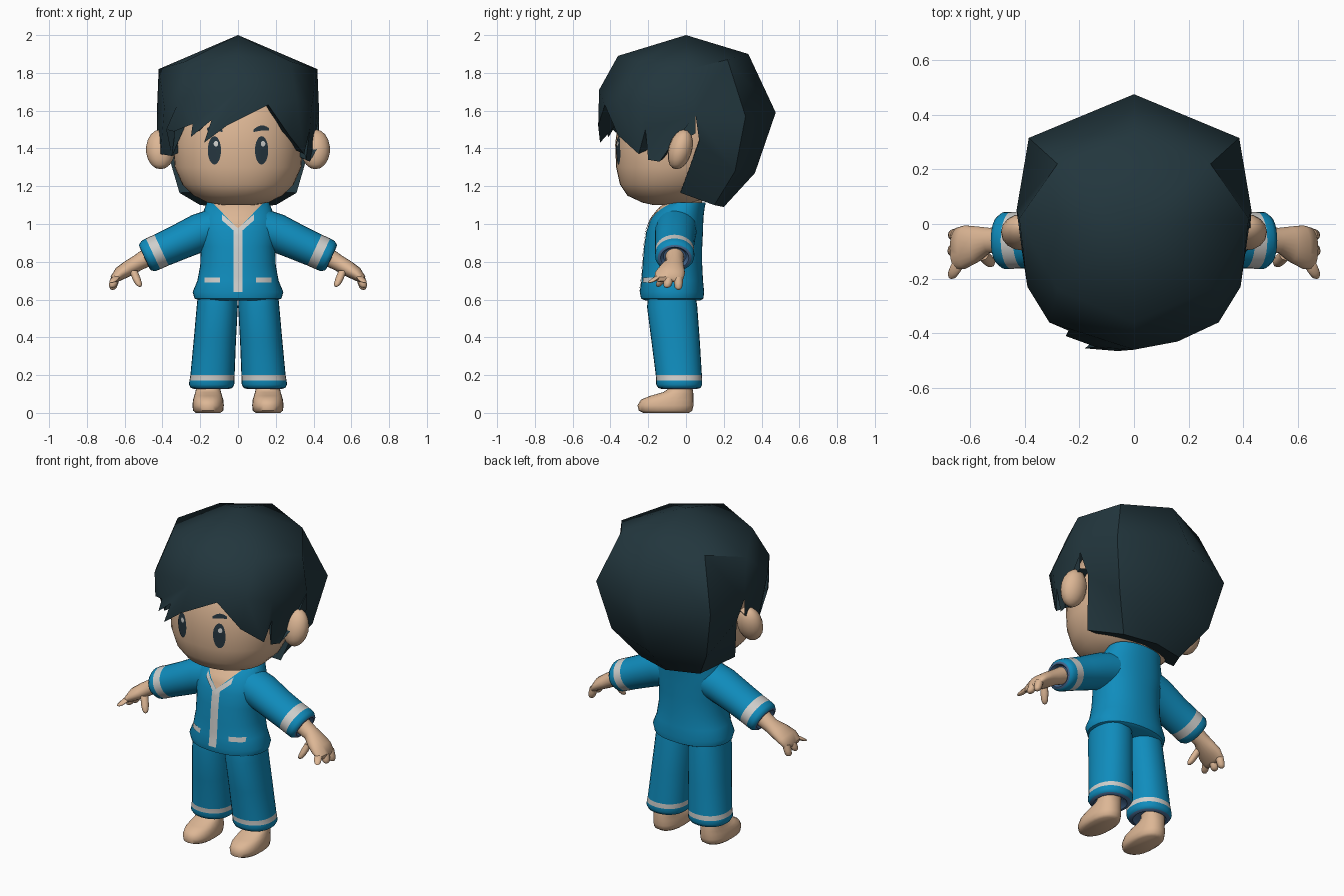
import bpy, bmesh, math
from mathutils import Vector
from mathutils.bvhtree import BVHTree

if "Cube" in bpy.data.objects:
    bpy.data.objects.remove(bpy.data.objects["Cube"])


def material(name, rgb):
    m = bpy.data.materials.new(name)
    m.diffuse_color = (*rgb, 1)
    m.use_nodes = True
    m.node_tree.nodes["Principled BSDF"].inputs["Base Color"].default_value = m.diffuse_color
    return m


SKIN = material("skin", (0.72, 0.47, 0.30))
HAIR = material("dark_hair", (0.016, 0.037, 0.047))
BLUE = material("suit_blue", (0.005, 0.265, 0.51))
WHITE = material("stripe_white", (0.62, 0.62, 0.60))
LINING = material("lining_blue", (0.06, 0.14, 0.28))
EYE = material("eye_dark", (0.02, 0.038, 0.052))


def finish(bm, name, mats, angle=50, mirror=False, recalc=True):
    if recalc:
        bmesh.ops.recalc_face_normals(bm, faces=bm.faces)
    me = bpy.data.meshes.new(name)
    bm.to_mesh(me)
    bm.free()
    for m in mats:
        me.materials.append(m)
    me.shade_smooth()
    me.set_sharp_from_angle(angle=math.radians(angle))
    ob = bpy.data.objects.new(name, me)
    bpy.context.collection.objects.link(ob)
    if mirror:
        ob.modifiers.new("mirror", 'MIRROR').use_mirror_merge = False
    return ob


def loft(name, rings, mats, n=28, p=2.0, mirror=False, paint={}):
    """Rings are (x, y, z, rx, ry, tilt); paint maps a segment to a material."""
    bm = bmesh.new()
    loops = []
    for x, y, z, rx, ry, tilt in rings:
        t = math.radians(tilt)
        loop = []
        for k in range(n):
            a = 2 * math.pi * k / n
            c, s = math.cos(a), math.sin(a)
            u = math.copysign(abs(c) ** (2 / p), c) * rx
            v = math.copysign(abs(s) ** (2 / p), s) * ry
            loop.append(bm.verts.new((x + u * math.cos(t), y + v, z + u * math.sin(t))))
        loops.append(loop)
    for i, (a, b) in enumerate(zip(loops, loops[1:])):
        for k in range(n):
            f = bm.faces.new((a[k], a[(k + 1) % n], b[(k + 1) % n], b[k]))
            f.material_index = paint.get(i, 0)
    bm.faces.new(loops[0])
    bm.faces.new(loops[-1]).material_index = paint.get(len(loops) - 2, 0)
    return finish(bm, name, mats, 50, mirror)


def upright(rows):
    """Rows (z, half width, front y, back y) to centred rings."""
    return [(0, (f + b) / 2, z, rx, (b - f) / 2, 0) for z, rx, f, b in rows]


def surface(ob):
    me = ob.data
    return BVHTree.FromPolygons([v.co for v in me.vertices], [p.vertices for p in me.polygons])


def decal(name, tree, fn, nu, nv, mat, lift=0.005):
    """Thin painted patch: fn(u, v) gives (x, z), dropped on the front surface."""
    bm = bmesh.new()
    grid = []
    for i in range(nu + 1):
        row = []
        for j in range(nv + 1):
            x, z = fn(i / nu, j / nv)
            hit = tree.ray_cast(Vector((x, -2, z)), Vector((0, 1, 0)))[0]
            row.append(bm.verts.new((x, (hit.y if hit else -0.04) - lift, z)))
        grid.append(row)
    for i in range(nu):
        for j in range(nv):
            bm.faces.new((grid[i][j], grid[i + 1][j], grid[i + 1][j + 1], grid[i][j + 1]))
    bmesh.ops.remove_doubles(bm, verts=bm.verts, dist=1e-5)
    for f in bm.faces:
        f.normal_update()
        if f.normal.y > 0:
            f.normal_flip()
    return finish(bm, name, [mat], recalc=False)


def oval(cx, cz, rx, rz):
    return lambda u, v: (cx + rx * u * math.cos(v * 2 * math.pi), cz + rz * u * math.sin(v * 2 * math.pi))


def box(x0, x1, z0, z1):
    return lambda u, v: (x0 + (x1 - x0) * u, z0 + (z1 - z0) * v)


# Head, neck and ears
head = loft("head", upright([
    (1.10, .08, -.17, .0), (1.113, .16, -.23, .05), (1.15, .235, -.31, .12),
    (1.21, .295, -.35, .18), (1.30, .335, -.37, .24), (1.42, .345, -.375, .27),
    (1.55, .335, -.36, .28), (1.68, .28, -.30, .24), (1.78, .15, -.15, .15)]), [SKIN], 40, 2.15)
loft("neck", upright([(.98, .10, -.12, .06), (1.06, .10, -.11, .08), (1.16, .11, -.12, .09)]), [SKIN])
loft("ear", [(.41, -.03 + .02 * math.sin(a), 1.395 + .105 * math.sin(a),
              .075 * math.cos(a) + .002, .062 * math.cos(a) + .002, 0)
             for a in [math.radians(d) for d in range(-90, 91, 20)]], [SKIN], 16, mirror=True)

# Eyes and eyebrow
face = surface(head)
for side, s in (("left", 1), ("right", -1)):
    decal(side + "_eye", face, oval(s * .125, 1.39, .035, .075), 3, 24, EYE)
    decal(side + "_eye_glint", face, oval(s * .125 + .008, 1.425, .012, .015), 1, 12, WHITE, .009)
    decal(side + "_eyebrow", face,
          lambda u, v, s=s: (s * (.083 + .08 * u),
                             1.487 + .02 * u - .012 * u * u + v * .028 * (.5 + math.sin(u * 3.14) / 2)),
          6, 2, EYE)


# Hair: coarse shell stitched between chains of points
def mirrored(half):
    return half + [(-x, y, z) for x, y, z in reversed(half[:-1])]


def stitch(bm, a, b, front):
    def key(q):
        return -math.atan2(q[0], -q[1] if front else q[1])
    va, vb = [bm.verts.new(q) for q in a], [bm.verts.new(q) for q in b]
    i = j = 0
    while i < len(a) - 1 or j < len(b) - 1:
        if j == len(b) - 1 or (i < len(a) - 1 and key(a[i + 1]) < key(b[j + 1])):
            bm.faces.new((va[i], va[i + 1], vb[j]))
            i += 1
        else:
            bm.faces.new((va[i], vb[j + 1], vb[j]))
            j += 1


apex = [(0, 0, 2.0)]
front_top = mirrored([(.42, .02, 1.82), (.28, -.24, 1.86), (0, -.36, 1.89)])
front_mid = mirrored([(.43, .05, 1.58), (.39, -.23, 1.62), (.31, -.36, 1.66), (0, -.46, 1.71)])
fringe = [(.43, .05, 1.48), (.42, -.09, 1.40), (.38, -.14, 1.33), (.36, -.20, 1.34),
          (.38, -.215, 1.50), (.35, -.25, 1.37), (.27, -.36, 1.47), (.16, -.43, 1.63),
          (-.06, -.465, 1.52), (-.18, -.455, 1.43), (-.14, -.45, 1.55), (-.25, -.41, 1.46),
          (-.24, -.39, 1.53), (-.34, -.31, 1.49), (-.38, -.24, 1.50), (-.35, -.21, 1.36),
          (-.41, -.10, 1.37), (-.43, .05, 1.48)]
lip = [(x * .82, y * .75, z + .03) for x, y, z in fringe]
back_top = mirrored([(.42, .02, 1.82), (.28, .22, 1.87), (0, .33, 1.90)])
back_mid = mirrored([(.43, .05, 1.58), (.385, .315, 1.57), (0, .475, 1.59)])
back_low = mirrored([(.39, .07, 1.44), (.32, .26, 1.28), (0, .365, 1.27)])
nape = mirrored([(.31, -.03, 1.165), (.20, .15, 1.10), (0, .20, 1.09)])
under = mirrored([(.18, -.03, 1.17), (0, .02, 1.16)])

bm = bmesh.new()
for a, b in ((apex, front_top), (front_top, front_mid), (front_mid, fringe), (fringe, lip)):
    stitch(bm, a, b, True)
for a, b in ((apex, back_top), (back_top, back_mid), (back_mid, back_low), (back_low, nape), (nape, under)):
    stitch(bm, a, b, False)
for s in (1, -1):  # front walls behind the ears
    bm.faces.new([bm.verts.new((s * x, y, z)) for x, y, z in
                  ((.39, .07, 1.44), (.31, -.03, 1.165), (.18, -.03, 1.17), (.22, .07, 1.46))])
bmesh.ops.remove_doubles(bm, verts=bm.verts, dist=1e-4)
finish(bm, "hair", [HAIR], 48)

# Jacket body with its painted trim
jacket = loft("jacket", upright([
    (.595, .20, -.215, .075), (.605, .23, -.238, .092), (.64, .24, -.245, .096),
    (.70, .215, -.236, .09), (.78, .20, -.23, .086), (.88, .197, -.222, .086),
    (.96, .21, -.21, .09), (1.03, .20, -.185, .092), (1.08, .178, -.145, .098),
    (1.115, .165, -.105, .105)]), [BLUE], 40, 2.2)
chest = surface(jacket)
decal("open_neck", chest, lambda u, v: ((2 * u - 1) * .135 * v, .975 + .137 * v), 10, 8, SKIN)
decal("zip", chest, box(-.025, .025, .64, .975), 4, 16, WHITE, .004)
for side, s in (("left", 1), ("right", -1)):
    decal(side + "_pocket_stripe", chest, box(s * .095, s * .178, .69, .718), 6, 1, WHITE)
    decal(side + "_collar_trim", chest,
          lambda u, v, s=s: (s * .085 * u, .945 + .075 * u + v * .032), 6, 2, WHITE, .007)

# Sleeves with a white band and lining at the cuff
loft("sleeve", [(.07, -.05, .99, .11, .11, 65), (.2, -.055, .955, .102, .11, 65),
                (.32, -.06, .90, .094, .104, 65), (.405, -.06, .862, .09, .103, 65),
                (.45, -.06, .842, .09, .104, 65), (.475, -.06, .83, .088, .104, 65),
                (.493, -.06, .822, .074, .09, 65), (.495, -.06, .821, .062, .075, 65),
                (.478, -.06, .829, .05, .06, 65)],
     [BLUE, WHITE, LINING], mirror=True, paint={3: 1, 6: 2, 7: 2})

# Hands with curled fingers
loft("hand", [(.47, -.06, .83, .05, .05, 65), (.53, -.06, .795, .043, .046, 62),
              (.575, -.075, .768, .042, .066, 55), (.62, -.085, .74, .038, .08, 45),
              (.65, -.09, .71, .027, .076, 25), (.655, -.09, .695, .012, .06, 15)],
     [SKIN], 20, mirror=True)
for name, a, b, r in (("index_finger", (.64, -.14, .725), (.668, -.19, .69), .021),
                      ("middle_finger", (.65, -.09, .715), (.665, -.10, .665), .024),
                      ("little_finger", (.648, -.04, .72), (.664, -.04, .655), .023),
                      ("thumb", (.555, -.11, .755), (.522, -.145, .672), .022)):
    a, b = Vector(a), Vector(b)
    loft(name, [(*a.lerp(b, t), r * k, r * k, 0) for t, k in
                ((0, 1), (.5, 1), (.85, .85), (1, .55), (1.06, .15))], [SKIN], 12, mirror=True)

# Trouser legs with a white band and lining at the hem
loft("trouser_leg", [(.108, -.075, .63, .104, .125, 0), (.11, -.073, .56, .109, .133, 0),
                     (.123, -.055, .38, .112, .128, 0), (.135, -.038, .20, .117, .122, 0),
                     (.138, -.036, .172, .119, .122, 0), (.14, -.036, .15, .12, .122, 0),
                     (.14, -.035, .132, .11, .112, 0), (.14, -.035, .126, .09, .09, 0),
                     (.142, -.03, .15, .07, .07, 0)],
     [BLUE, WHITE, LINING], 28, 2.2, mirror=True, paint={3: 1, 6: 2, 7: 2})

# Bare feet
loft("foot", [(.158, (f + b) / 2, z, rx, (b - f) / 2, 0) for z, rx, f, b in (
    (0, .065, -.225, .015), (.012, .08, -.25, .033), (.04, .083, -.257, .04), (.07, .08, -.238, .04),
    (.09, .074, -.19, .04), (.11, .068, -.12, .038), (.13, .064, -.09, .035), (.17, .064, -.085, .035))],
     [SKIN], 24, 2.3, mirror=True)
